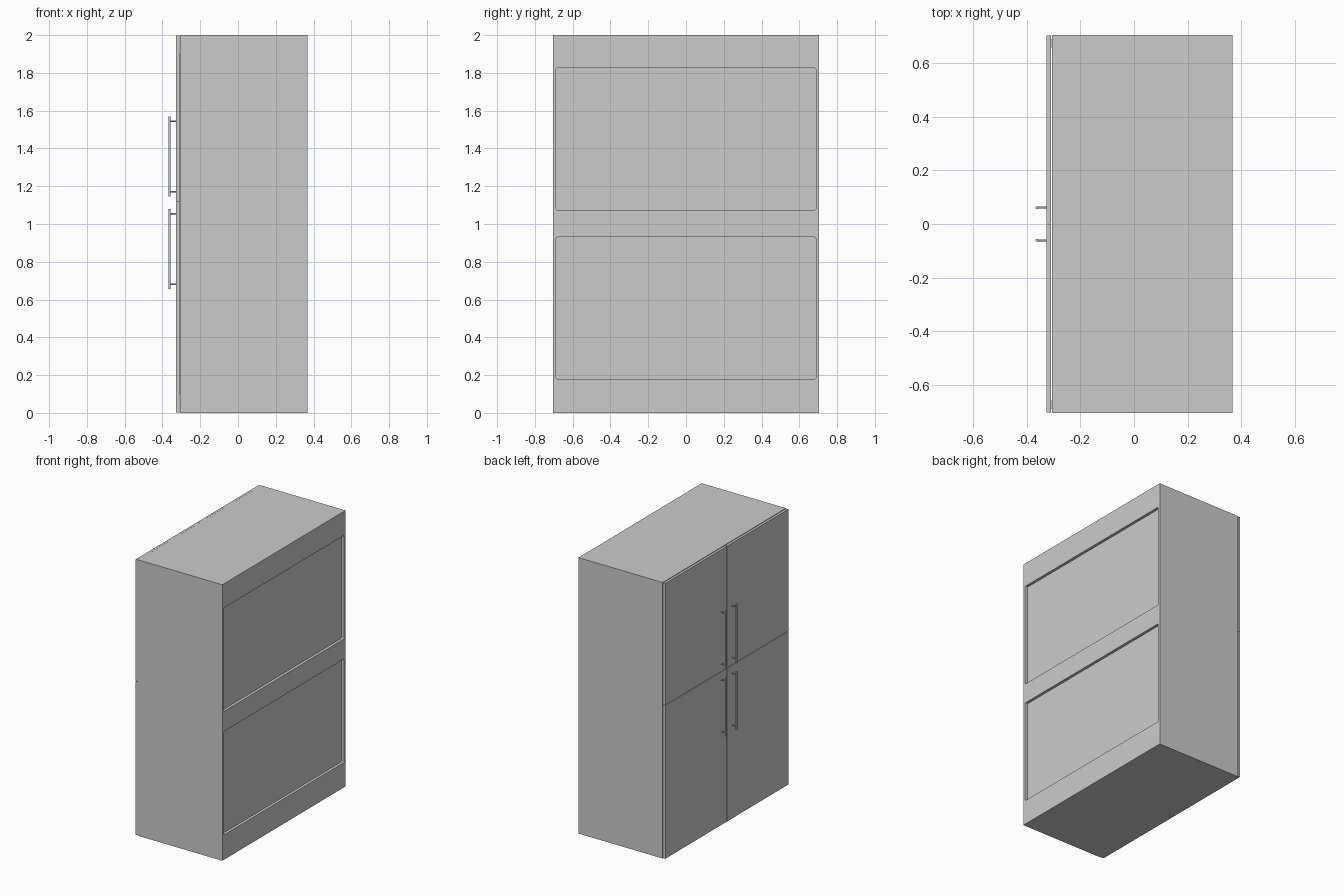
import bpy, math
from mathutils import Vector

if "Cube" in bpy.data.objects:
    bpy.data.objects.remove(bpy.data.objects["Cube"], do_unlink=True)

grey = bpy.data.materials.new("light_grey")
grey.use_nodes = True
grey.diffuse_color = (0.6, 0.6, 0.6, 1)
grey.node_tree.nodes["Principled BSDF"].inputs["Base Color"].default_value = (0.6, 0.6, 0.6, 1)


def box(name, lo, hi):
    """Box between two opposite corners."""
    lo, hi = Vector(lo), Vector(hi)
    bpy.ops.mesh.primitive_cube_add(size=1, location=(lo + hi) / 2)
    ob = bpy.context.object
    ob.name = name
    ob.scale = hi - lo
    bpy.ops.object.transform_apply(location=False, rotation=False, scale=True)
    ob.data.materials.append(grey)
    return ob


def rod(name, a, b, radius):
    """Round rod from point a to point b."""
    a, b = Vector(a), Vector(b)
    bpy.ops.mesh.primitive_cylinder_add(vertices=20, radius=radius, depth=(b - a).length,
                                        location=(a + b) / 2)
    ob = bpy.context.object
    ob.name = name
    ob.rotation_euler = (b - a).to_track_quat('Z', 'Y').to_euler()
    bpy.ops.object.shade_smooth_by_angle(angle=math.radians(40))
    ob.data.materials.append(grey)
    return ob


HALF_W = 0.705      # half width along y
BACK = 0.368        # open panel side
CARCASS = -0.307    # carcass face behind the doors
DOOR_IN, DOOR_OUT = -0.31, -0.327
SPLIT = 1.115       # height of the joint between door rows
GAP = 0.002

# Carcass with two shallow recessed panels
carcass = box("carcass", (CARCASS, -HALF_W, 0), (BACK, HALF_W, 2))
for label, z0, z1 in (("lower", 0.18, 0.93), ("upper", 1.075, 1.825)):
    cutter = box(label + "_recess_cutter", (BACK - 0.02, -0.687, z0), (BACK + 0.1, 0.687, z1))
    bevel = cutter.modifiers.new("Soft corners", 'BEVEL')
    bevel.width, bevel.segments = 0.006, 3
    bevel.limit_method = 'WEIGHT'
    weights = cutter.data.attributes.new("bevel_weight_edge", 'FLOAT', 'EDGE')
    for e in cutter.data.edges:
        p, q = (cutter.data.vertices[i].co for i in e.vertices)
        weights.data[e.index].value = 1.0 if abs(p.x - q.x) > 0.01 else 0.0
    cutter.hide_render = True
    cut = carcass.modifiers.new(label + " recess", 'BOOLEAN')
    cut.operation, cut.solver, cut.object = 'DIFFERENCE', 'EXACT', cutter

# Bake the recesses, then drop the cutters
bpy.context.view_layer.objects.active = carcass
for m in list(carcass.modifiers):
    helper = m.object
    bpy.ops.object.modifier_apply(modifier=m.name)
    bpy.data.objects.remove(helper, do_unlink=True)

# Four doors, each with a bar handle beside the centre joint
rows = (("lower", 0.003, SPLIT - GAP, 0.655, 1.08),
        ("upper", SPLIT + GAP, 1.998, 1.145, 1.57))
for side, s in (("left", -1), ("right", 1)):
    for row, z0, z1, h0, h1 in rows:
        name = f"{row}_{side}_door"
        ys = sorted((s * GAP, s * (HALF_W - 0.001)))
        box(name, (DOOR_OUT, ys[0], z0), (DOOR_IN, ys[1], z1))
        y = s * 0.061
        rod(name + "_handle_bar", (-0.3625, y, h0), (-0.3625, y, h1), 0.0055)
        for end, z in (("bottom", h0 + 0.025), ("top", h1 - 0.025)):
            rod(f"{name}_handle_{end}_post", (-0.3625, y, z), (DOOR_OUT + 0.002, y, z), 0.004)

# Hidden hinge strips joining the doors to the carcass
for side, s in (("left", -1), ("right", 1)):
    ys = sorted((s * 0.66, s * 0.69))
    box(side + "_hinge_strip", (DOOR_IN - 0.001, ys[0], 0.1), (CARCASS + 0.001, ys[1], 1.9))
